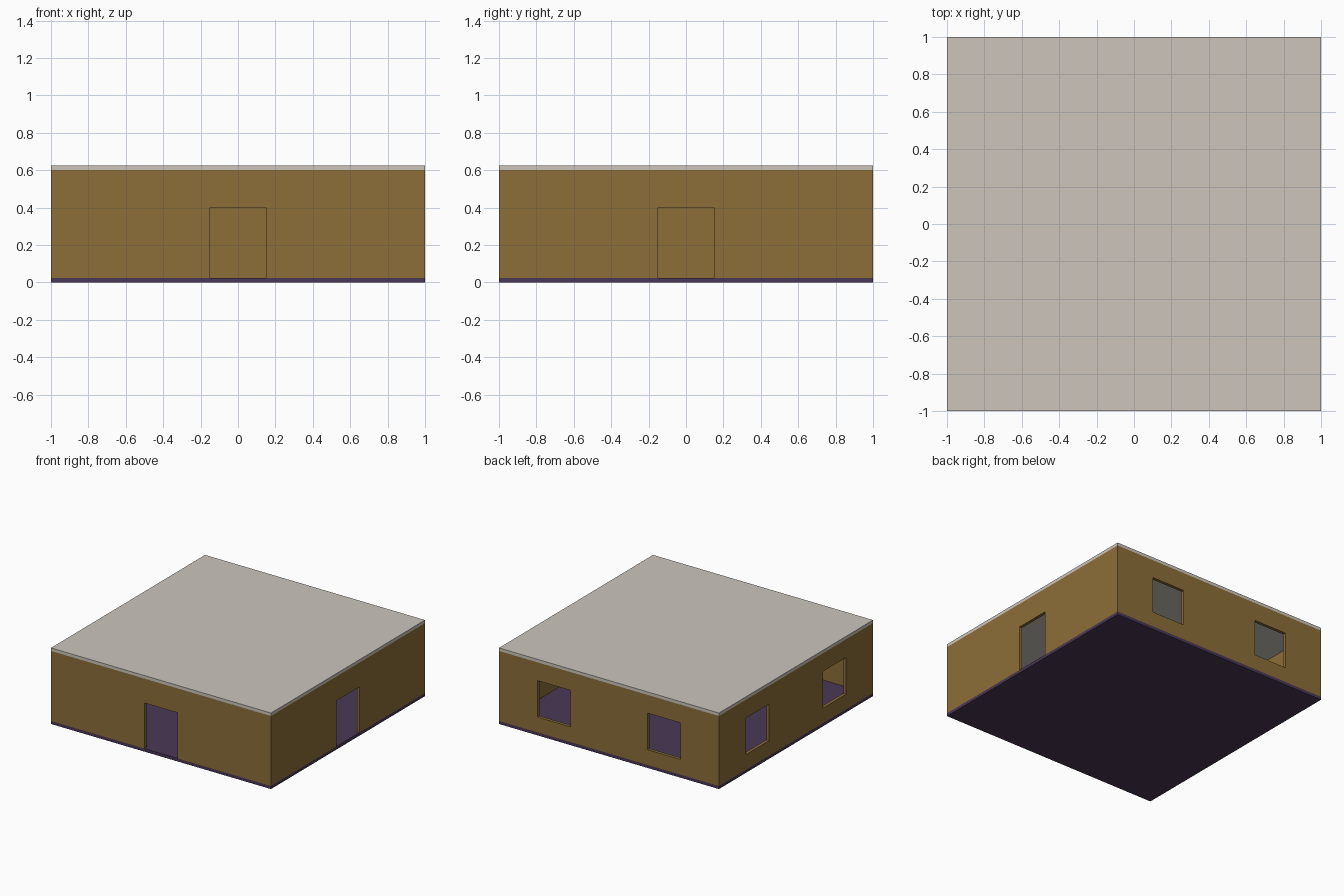
import bpy, bmesh

if "Cube" in bpy.data.objects:
    bpy.data.objects.remove(bpy.data.objects["Cube"])

T = 0.025            # thickness of every slab and wall
WALL_TOP, TOP = 0.6, 0.625


def material(name, rgb):
    m = bpy.data.materials.new(name)
    lin = [c / 12.92 if c <= 0.04045 else ((c + 0.055) / 1.055) ** 2.4
           for c in (v / 255 for v in rgb)]
    m.diffuse_color = (*lin, 1)
    m.use_nodes = True
    m.node_tree.nodes["Principled BSDF"].inputs["Base Color"].default_value = m.diffuse_color
    return m


BROWN = material("brown_wall", (140, 110, 56))
PURPLE = material("purple_floor", (74, 56, 86))
GREY = material("pale_grey_roof", (204, 197, 188))


def box(name, lo, hi, mat):
    bm = bmesh.new()
    bmesh.ops.create_cube(bm, size=1)
    for v in bm.verts:
        for i in range(3):
            v.co[i] = hi[i] if v.co[i] > 0 else lo[i]
    return finish(name, bm, mat)


def finish(name, bm, mat):
    bmesh.ops.recalc_face_normals(bm, faces=bm.faces)
    me = bpy.data.meshes.new(name)
    bm.to_mesh(me)
    bm.free()
    me.materials.append(mat)
    ob = bpy.data.objects.new(name, me)
    bpy.context.collection.objects.link(ob)
    return ob


def wall(name, axis, side, half, us, zs, holes):
    """Upright panel: grid cells over us x zs, leaving out the holes, made solid."""
    bm = bmesh.new()
    us = [-half, *us, half]

    def vert(u, z):
        p = [0, 0, z]
        p[axis], p[1 - axis] = side, u
        return bm.verts.new(p)

    grid = [[vert(u, z) for z in zs] for u in us]
    for i in range(len(us) - 1):
        for j in range(len(zs) - 1):
            if (i, j) not in holes:
                bm.faces.new((grid[i][j], grid[i + 1][j],
                              grid[i + 1][j + 1], grid[i][j + 1]))
    # push the panel inward to give it thickness
    ext = bmesh.ops.extrude_face_region(bm, geom=bm.faces[:], use_keep_orig=True)
    for g in ext["geom"]:
        if isinstance(g, bmesh.types.BMVert):
            g.co[axis] -= side * T
    return finish(name, bm, BROWN)


# floor and roof slabs
box("floor", (-1, -1, 0), (1, 1, T), PURPLE)
box("roof", (-1, -1, WALL_TOP), (1, 1, TOP), GREY)

# walls with a central doorway
door = dict(us=(-0.15, 0.15), zs=(T, 0.4, WALL_TOP), holes={(1, 0)})
wall("front_wall", 1, -1, 1, **door)
wall("right_wall", 0, 1, 1 - T, **door)

# walls with two windows
windows = dict(us=(-0.65, -0.35, 0.35, 0.65), zs=(T, 0.15, 0.45, WALL_TOP),
               holes={(1, 1), (3, 1)})
wall("back_wall", 1, 1, 1, **windows)
wall("left_wall", 0, -1, 1 - T, **windows)
